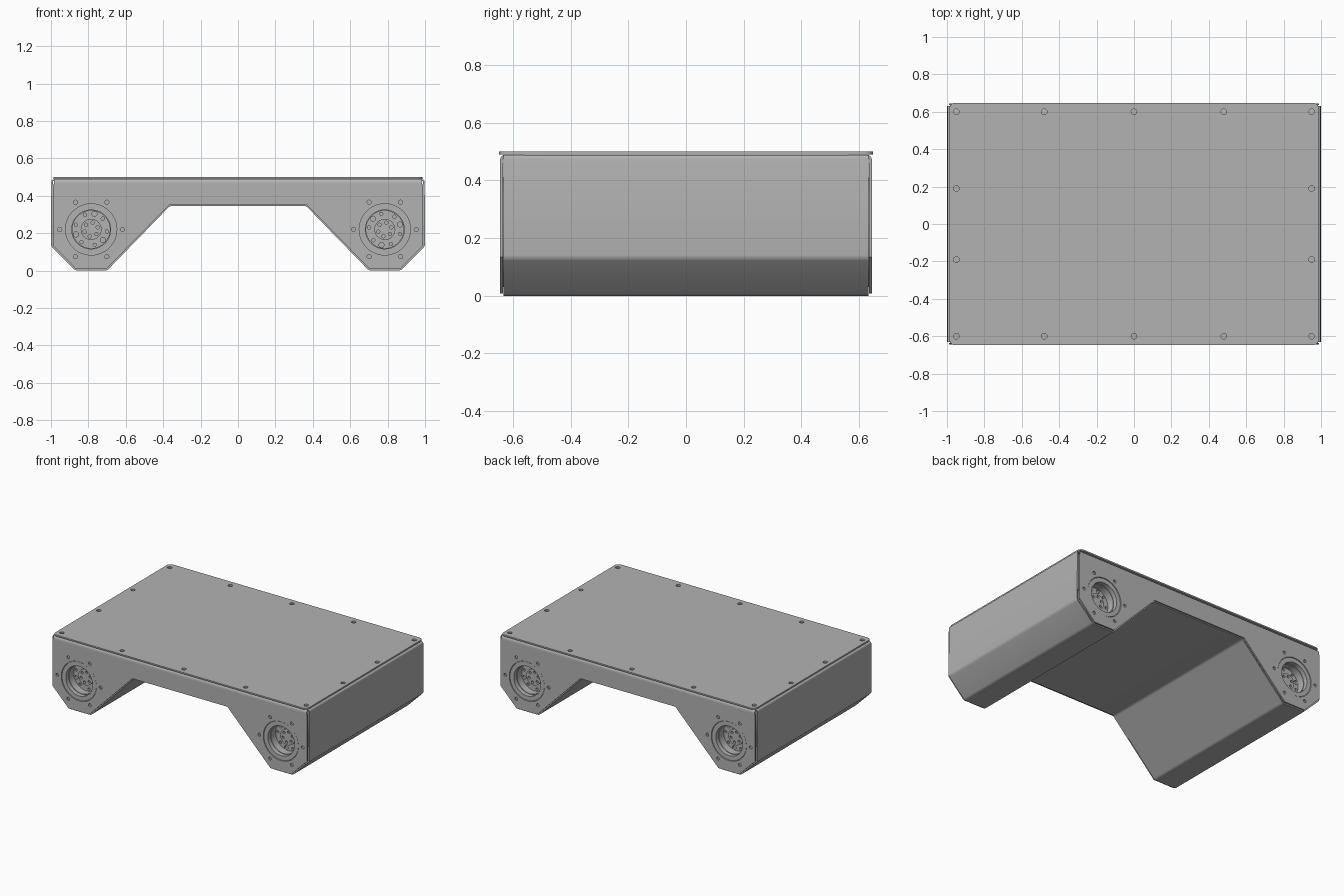
import bpy
import bmesh
from math import sin, cos, pi, radians
from mathutils import Matrix

cube = bpy.data.objects.get("Cube")
if cube:
    bpy.data.objects.remove(cube, do_unlink=True)

GREY = (0.45, 0.45, 0.45, 1)
metal = bpy.data.materials.new("brushed grey metal")
metal.use_nodes = True
metal.diffuse_color = GREY
metal.node_tree.nodes["Principled BSDF"].inputs["Base Color"].default_value = GREY


def finish(ob):
    """Bake modifiers or curves to a mesh and shade it."""
    for other in bpy.context.selected_objects:
        other.select_set(False)
    ob.select_set(True)
    bpy.context.view_layer.objects.active = ob
    bpy.ops.object.convert(target='MESH')
    ob.data.materials.clear()
    ob.data.materials.append(metal)
    bpy.ops.object.shade_smooth_by_angle(angle=radians(35))
    return ob


def circle(x, y, r, n=16):
    return [(x + r * cos(2 * pi * i / n), y + r * sin(2 * pi * i / n)) for i in range(n)]


def plate(name, loops, thickness, matrix):
    """Flat plate: first loop is the outline, the others are holes."""
    cu = bpy.data.curves.new(name, 'CURVE')
    cu.dimensions = '2D'
    cu.fill_mode = 'BOTH'
    cu.extrude = thickness / 2
    for loop in loops:
        sp = cu.splines.new('POLY')
        sp.points.add(len(loop) - 1)
        for p, (x, y) in zip(sp.points, loop):
            p.co = (x, y, 0, 1)
        sp.use_cyclic_u = True
    ob = bpy.data.objects.new(name, cu)
    bpy.context.collection.objects.link(ob)
    ob.matrix_world = matrix
    return finish(ob)


def bent_sheet(name, path, axis, half, bend, matrix=Matrix()):
    """Sheet folded along a path and drawn out along the x or y axis."""
    bm = bmesh.new()
    rows = []
    for a, z in path:
        ends = [(a, s, z) if axis == 'y' else (s, a, z) for s in (-half, half)]
        rows.append([bm.verts.new(e) for e in ends])
    for (a, b), (c, d) in zip(rows, rows[1:]):
        bm.faces.new((a, c, d, b))
    me = bpy.data.meshes.new(name)
    bm.to_mesh(me)
    bm.free()
    ob = bpy.data.objects.new(name, me)
    bpy.context.collection.objects.link(ob)
    ob.matrix_world = matrix
    bev = ob.modifiers.new("bend", 'BEVEL')
    bev.width, bev.segments = bend, 4
    sol = ob.modifiers.new("gauge", 'SOLIDIFY')
    sol.thickness, sol.offset = 0.009, 1
    return finish(ob)


def mirrored(half):
    return half + [(-x, z) for x, z in reversed(half)]


# Folded shell: side walls, two wheel troughs and the raised belly
bent_sheet("folded_shell", mirrored([(-0.92, 0.488), (-0.998, 0.488), (-1, 0.13),
           (-0.87, 0), (-0.70, 0), (-0.365, 0.345)]), 'y', 0.632, 0.012)

# Lid with rounded corners and screw holes
corner = 0.03
lid_outline = [(sx * 0.957 + corner * cos(t), sy * 0.618 + corner * sin(t))
               for sx, sy, start in ((1, 1, 0), (-1, 1, 90), (-1, -1, 180), (1, -1, 270))
               for t in (radians(start + 18 * k) for k in range(6))]
lid_screws = [(x, y) for x in (-0.95, -0.48, 0, 0.48, 0.95) for y in (-0.6, 0.6)]
lid_screws += [(x, y) for x in (-0.95, 0.95) for y in (-0.19, 0.19)]
plate("lid", [lid_outline] + [circle(x, y, 0.015) for x, y in lid_screws],
      0.01, Matrix.Translation((0, 0, 0.495)))

# End panels with their drive hubs, the back one turned half way round
end_outline = mirrored([(-0.99, 0.46), (-0.99, 0.134), (-0.866, 0.008),
                        (-0.704, 0.008), (-0.369, 0.35)])
HUB_X, HUB_Z = 0.785, 0.22

for end, turn in (("front", 0), ("back", pi)):
    spin = Matrix.Rotation(turn, 4, 'Z')

    def upright(y0, x=0, z=0, roll=0):
        return (spin @ Matrix.Translation((x, y0, z))
                @ Matrix.Rotation(pi / 2, 4, 'X') @ Matrix.Rotation(roll, 4, 'Z'))

    holes = []
    for s in (-1, 1):
        holes.append(circle(s * HUB_X, HUB_Z, 0.137, 48))
        holes += [circle(s * HUB_X + x, HUB_Z + z, 0.011) for x, z in circle(0, 0, 0.168, 6)]
    plate(end + "_panel", [end_outline] + holes, 0.01, upright(-0.64))
    bent_sheet(end + "_top_flange", [(-0.645, 0.46), (-0.645, 0.49), (-0.56, 0.49)],
               'x', 0.985, 0.02, spin)

    for side, s, roll in (("right", -1, 78), ("left", 1, 18)):
        tag = end + "_" + side

        def hub_part(name, loops, y_out, thickness):
            plate(tag + name, loops, thickness,
                  upright(y_out + thickness / 2, s * HUB_X, HUB_Z, radians(roll)))

        # Mounting flange behind the panel and the collar in its opening
        hub_part("_mount_flange", [circle(0, 0, 0.19, 48), circle(0, 0, 0.12, 48)], -0.634, 0.008)
        hub_part("_collar", [circle(0, 0, 0.134, 48), circle(0, 0, 0.104, 48)], -0.642, 0.03)
        # Stepped barrel
        hub_part("_barrel", [circle(0, 0, 0.125, 48), circle(0, 0, 0.1, 48)], -0.612, 0.07)
        # Drilled gearbox face with three large and six small holes
        ring = [circle(0.085 * cos(a), 0.085 * sin(a), r, 12)
                for k in range(3)
                for a, r in ((k * 2 * pi / 3 + radians(d), w)
                             for d, w in ((0, 0.014), (35, 0.009), (-35, 0.009)))]
        hub_part("_gearbox_face", [circle(0, 0, 0.12, 48)] + ring, -0.56, 0.012)
        hub_part("_motor_body", [circle(0, 0, 0.12, 48)], -0.546, 0.2)
        # Output hub with six bolt holes
        bolts = [circle(x, z, 0.009, 12) for x, z in circle(0, 0, 0.037, 6)]
        hub_part("_output_hub", [circle(0, 0, 0.056, 32)] + bolts, -0.572, 0.0118)
